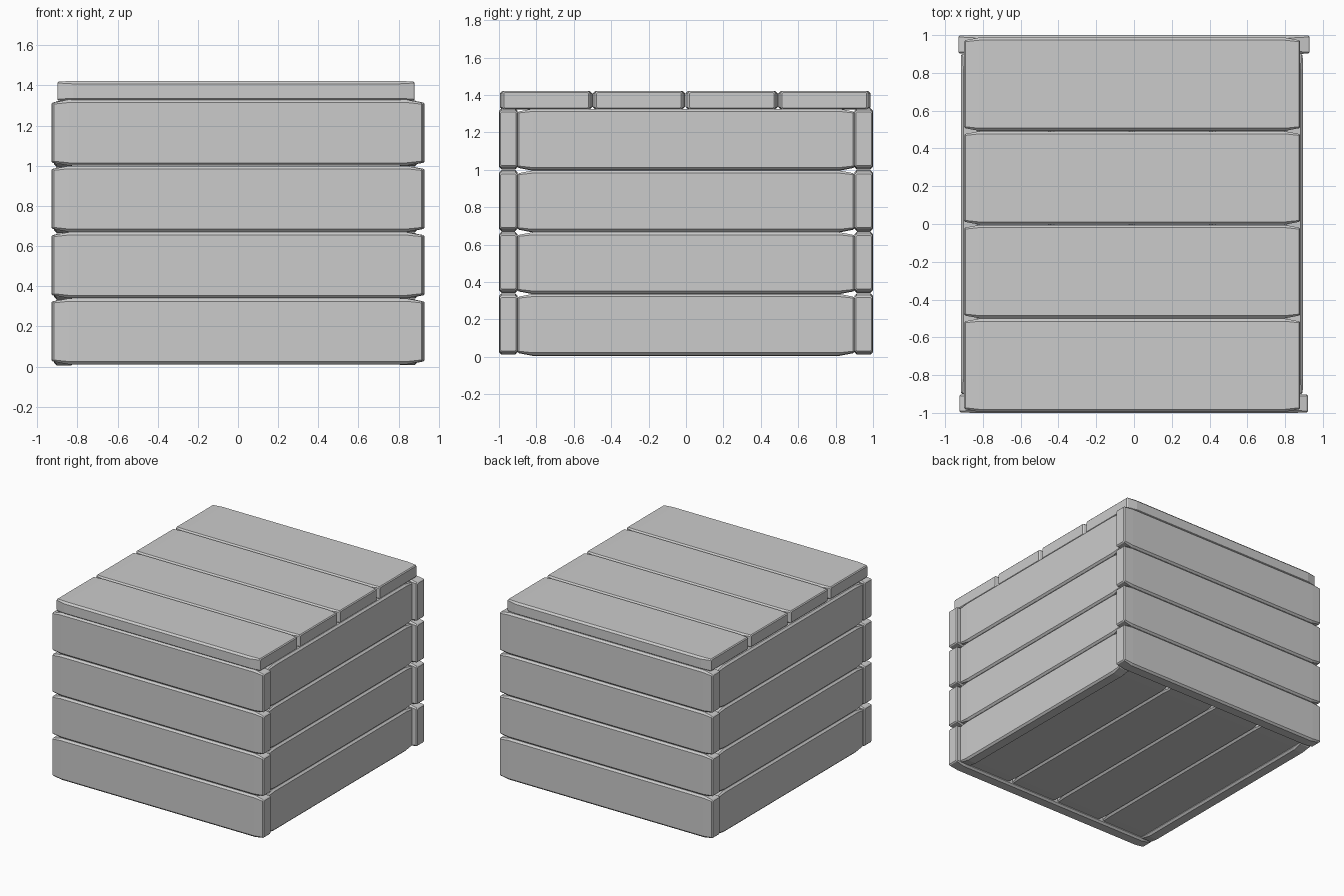
import bpy, bmesh
from mathutils import Vector

if "Cube" in bpy.data.objects:
    bpy.data.objects.remove(bpy.data.objects["Cube"])

AXES = {'x': Vector((1, 0, 0)), 'y': Vector((0, 1, 0)), 'z': Vector((0, 0, 1))}


def ring(bm, org, u, v, w, pos, hw, ht, b):
    # chamfered rectangular cross-section at one position along the board
    pts = [(hw, ht - b), (hw - b, ht), (b - hw, ht), (-hw, ht - b),
           (-hw, b - ht), (b - hw, -ht), (hw - b, -ht), (hw, b - ht)]
    return [bm.verts.new(org + u * pos + v * p + w * q) for p, q in pts]


def plank(name, org, axes, length, width, thick):
    # board whose ends taper slightly, leaving notches between neighbours
    u, v, w = (AXES[a] for a in axes)
    L, W, T = length / 2, width / 2, thick / 2
    half = [(L, W - 0.022, T - 0.009, 0.006),
            (L - 0.007, W - 0.015, T - 0.002, 0.008),
            (L - 0.08, W - 0.001, T, 0.014)]
    secs = [(-p, a, t, b) for p, a, t, b in half] + half[::-1]
    bm = bmesh.new()
    rings = [ring(bm, Vector(org), u, v, w, *s) for s in secs]
    for r, s in zip(rings, rings[1:]):
        for i in range(8):
            j = (i + 1) % 8
            bm.faces.new((r[i], r[j], s[j], s[i]))
    bm.faces.new(rings[0])
    bm.faces.new(rings[-1][::-1])
    bmesh.ops.recalc_face_normals(bm, faces=bm.faces)
    me = bpy.data.meshes.new(name)
    bm.to_mesh(me)
    bm.free()
    ob = bpy.data.objects.new(name, me)
    bpy.context.collection.objects.link(ob)


# four walls, four boards high
for i in range(4):
    z = 0.175 + 0.33 * i
    plank(f"front_plank_{i}", (-0.002, -0.95, z), 'xzy', 1.845, 0.33, 0.1)
    plank(f"back_plank_{i}", (0, 0.95, z), 'xzy', 1.86, 0.33, 0.1)
    plank(f"left_plank_{i}", (-0.867, 0, z - 0.006), 'yzx', 1.8, 0.33, 0.1)
    plank(f"right_plank_{i}", (0.845, 0, z - 0.003), 'yzx', 1.8, 0.33, 0.1)

# lid boards across the crate, floor boards running front to back
for i in range(4):
    plank(f"lid_plank_{i}", (-0.01, -0.748 + 0.496 * i, 1.372), 'xyz', 1.78, 0.496, 0.1)
    plank(f"floor_plank_{i}", (-0.652 + 0.427 * i, 0, 0.075), 'yxz', 1.8, 0.427, 0.1)
